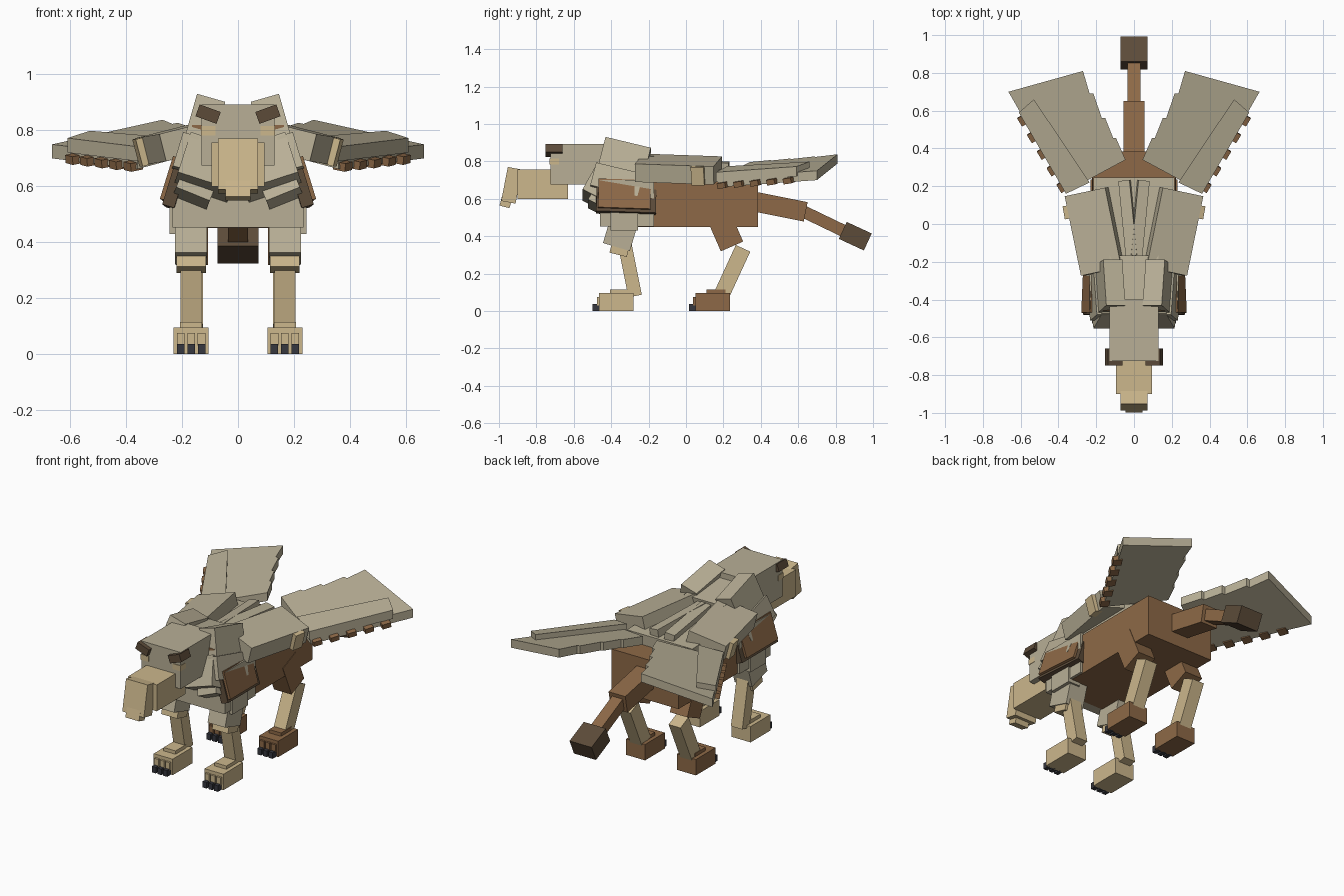
import bpy, bmesh, math
from mathutils import Matrix, Euler, Vector

if "Cube" in bpy.data.objects:
    bpy.data.objects.remove(bpy.data.objects["Cube"])


def material(name, rgb):
    m = bpy.data.materials.new(name)
    lin = [((c / 255 + 0.055) / 1.055) ** 2.4 for c in rgb]
    m.diffuse_color = (*lin, 1)
    m.use_nodes = True
    m.node_tree.nodes["Principled BSDF"].inputs["Base Color"].default_value = m.diffuse_color
    return m


BEIGE = material("feather beige", (184, 175, 150))
TAN = material("beak tan", (204, 183, 140))
BROWN = material("fur brown", (141, 105, 71))
DARK = material("dark brown", (92, 75, 57))
BLACK = material("claw black", (54, 55, 62))


def finish(name, bm, mat, mirror):
    """Create the object, plus a copy reflected across x when asked."""
    for side in ((1, -1) if mirror else (1,)):
        b = bm.copy()
        b.transform(Matrix.Diagonal((side, 1, 1, 1)))
        bmesh.ops.recalc_face_normals(b, faces=b.faces)
        label = name if not mirror else name + ("_left" if side > 0 else "_right")
        me = bpy.data.meshes.new(label)
        b.to_mesh(me)
        b.free()
        me.materials.append(mat)
        bpy.context.collection.objects.link(bpy.data.objects.new(label, me))
    bm.free()


def box(name, mat, center, size, rot=(0, 0, 0), mirror=False):
    bm = bmesh.new()
    bmesh.ops.create_cube(bm, size=1)
    turn = Euler([math.radians(a) for a in rot]).to_matrix().to_4x4()
    bm.transform(Matrix.Translation(center) @ turn @ Matrix.Diagonal((*size, 1)))
    finish(name, bm, mat, mirror)


def span(name, mat, x, y, z, rot=(0, 0, 0), mirror=False):
    """Box given by its low and high limits on each axis."""
    box(name, mat, [(a + b) / 2 for a, b in (x, y, z)],
        [b - a for a, b in (x, y, z)], rot, mirror)


def beam(name, mat, x, p, q, width, thick, mirror=False):
    """Box running from p to q in the side plane (y, z)."""
    d = Vector(q) - Vector(p)
    box(name, mat, (x, (p[0] + q[0]) / 2, (p[1] + q[1]) / 2),
        (width, d.length, thick), (math.degrees(math.atan2(d.y, d.x)), 0, 0), mirror)


def wing_z(x, y):
    return 0.745 - 0.175 * x + 0.173 * y


def wing_plate(name, outline, low, high):
    """Flat outline laid on the sloping wing plane, with thickness."""
    bm = bmesh.new()
    base = [bm.verts.new((x, y, wing_z(x, y) + low)) for x, y in outline]
    face = bm.faces.new(base)
    top = bmesh.ops.extrude_face_region(bm, geom=[face])["geom"]
    bmesh.ops.translate(bm, vec=(0, 0, high - low),
                        verts=[v for v in top if isinstance(v, bmesh.types.BMVert)])
    finish(name, bm, BEIGE, True)


# Body, chest and back
span("body", BROWN, (-.22, .22), (-.40, .385), (.45, .69))
span("chest", BEIGE, (-.235, .235), (-.46, -.17), (.452, .70))
span("back_cover", BEIGE, (-.215, .215), (-.20, .245), (.67, .765), (-3, 0, 0))
box("back_feather", BEIGE, (.03, .03, .775), (.06, .40, .06), (-3, 8, -6), True)
box("chest_feather", BEIGE, (.105, -.46, .665), (.20, .12, .17), (-28, -18, 0), True)
box("lower_chest_feather", BEIGE, (.15, -.44, .60), (.13, .12, .13), (-28, -22, 0), True)
box("shoulder_patch", BEIGE, (.205, -.33, .49), (.08, .145, .12), (0, 0, 0), True)

# Brown side feathers with dark backing
box("side_feather", BROWN, (.226, -.33, .62), (.05, .28, .16), (-2, -17, 3), True)
box("side_feather_backing", DARK, (.218, -.32, .605), (.045, .32, .17), (-2, -17, 3), True)
box("side_cover", BEIGE, (.195, -.37, .695), (.06, .26, .13), (-14, -17, 0), True)

# Neck and head
box("neck", BEIGE, (0, -.34, .75), (.26, .32, .20), (-8, 0, 0))
box("mane", BEIGE, (.133, -.335, .787), (.105, .25, .215), (-14, -16, 0), True)
span("head", BEIGE, (-.13, .13), (-.725, -.40), (.675, .893))
box("brow", DARK, (.107, -.705, .858), (.08, .09, .045), (0, -20, 0), True)
span("eye", TAN, (.08, .132), (-.729, -.68), (.782, .815), (0, 0, 0), True)
span("cheek_feather", BROWN, (.128, .165), (-.46, -.40), (.775, .82), (0, 0, 0), True)

# Beak
span("beak", TAN, (-.095, .095), (-.90, -.63), (.60, .757))
box("beak_hook", TAN, (0, -.932, .672), (.142, .078, .185), (-11, 0, 0))
box("beak_tip", TAN, (0, -.962, .588), (.09, .055, .065), (-15, 0, 0))

# Wings
box("inner_wing", BEIGE, (.205, -.04, .758), (.225, .43, .10), (-2, 14, -12), True)
box("wing_joint", TAN, (.338, .065, .725), (.045, .07, .10), (0, 15, -10), True)
wing_plate("outer_wing",
           [(.045, .34), (.36, .17), (.665, .70), (.27, .81), (.235, .69), (.215, .69),
            (.17, .56), (.152, .56), (.11, .455), (.095, .455)], -.05, 0)
wing_plate("wing_cover", [(.235, .22), (.36, .16), (.61, .59), (.53, .66)], -.02, .032)
for i in range(5):
    x, y = .375 + .052 * i, .20 + .088 * i
    box(f"wing_quill_{i + 1}", BROWN, (x, y, wing_z(x, y) - .04),
        (.05, .05, .03), (8, 10, -30), True)

# Tail
beam("tail_base", BROWN, 0, (.34, .59), (.64, .53), .11, .105)
beam("tail_end", BROWN, 0, (.60, .545), (.87, .415), .07, .065)
beam("tail_tuft", DARK, 0, (.838, .431), (.972, .369), .145, .10)

# Legs
beam("front_thigh", BEIGE, .168, (-.325, .50), (-.372, .342), .115, .15, True)
span("front_knee", TAN, (.115, .22), (-.405, -.31), (.30, .345), (-14, 0, 0), True)
beam("front_shank", TAN, .168, (-.328, .36), (-.272, .08), .075, .073, True)
beam("hind_thigh", BROWN, .165, (.165, .53), (.246, .345), .115, .13, True)
beam("hind_shank", TAN, .165, (.305, .335), (.192, .09), .078, .085, True)

# Feet, toes and claws
for name, mat, y in (("front", TAN, -.465), ("hind", BROWN, .05)):
    span(name + "_foot", mat, (.105, .23), (y, y + .185), (0, .095), (0, 0, 0), True)
    span(name + "_ankle", mat, (.128, .207), (y + .06, y + .16), (.09, .115),
         (0, 0, 0), True)
    for i in range(3):
        x = .13 + .0375 * i
        span(f"{name}_toe_{i + 1}", mat, (x - .014, x + .014), (y - .012, y + .01),
             (.03, .075), (0, 0, 0), True)
        span(f"{name}_claw_{i + 1}", BLACK, (x - .013, x + .013), (y - .035, y + .01),
             (0, .036), (0, 0, 0), True)
